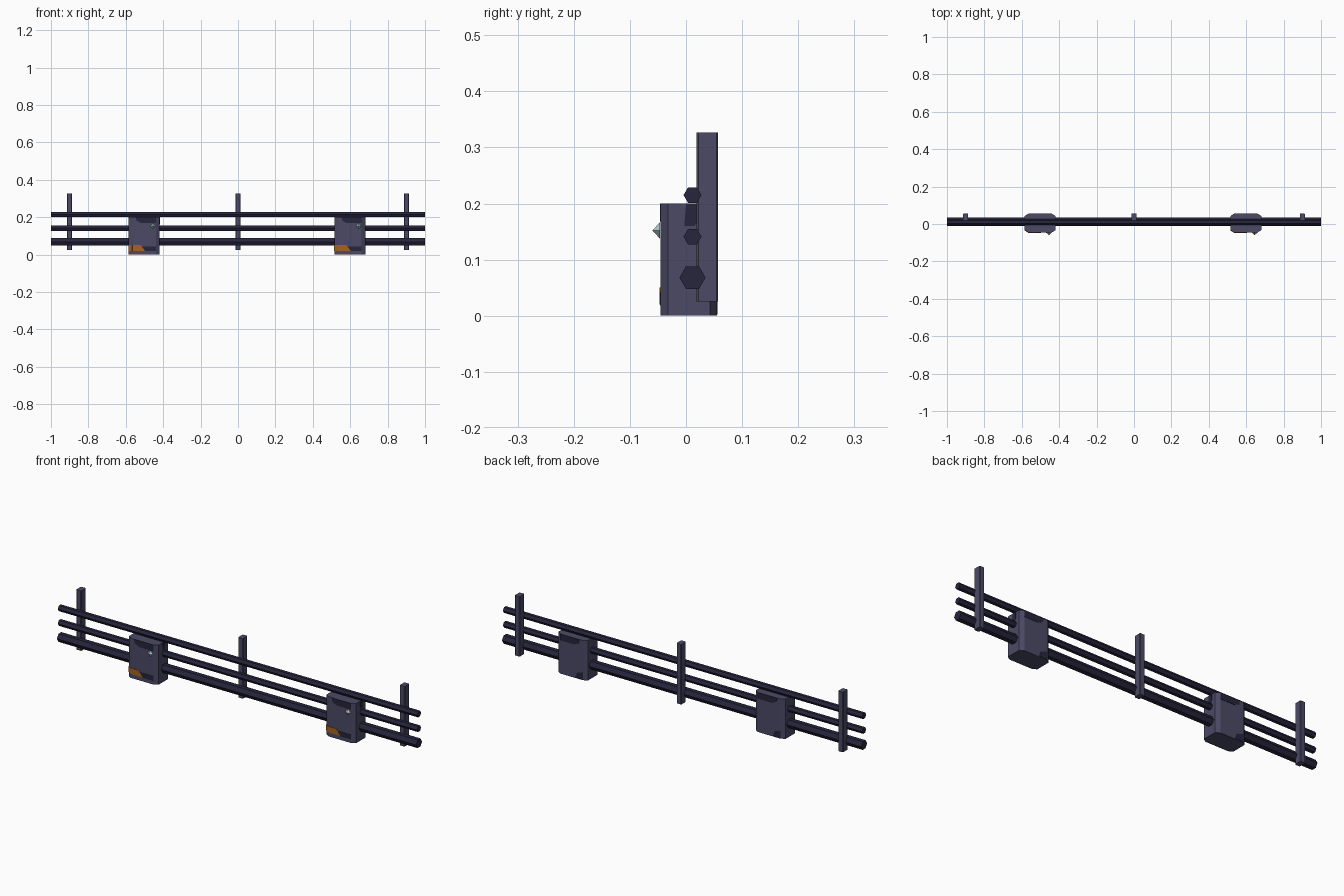
import bpy, bmesh, math
from mathutils import Vector

if "Cube" in bpy.data.objects:
    bpy.data.objects.remove(bpy.data.objects["Cube"])


def material(name, rgb):
    m = bpy.data.materials.new(name)
    m.diffuse_color = (*rgb, 1)
    m.use_nodes = True
    m.node_tree.nodes["Principled BSDF"].inputs["Base Color"].default_value = m.diffuse_color
    return m


SLATE = material("slate", (0.072, 0.068, 0.133))
DARK = material("dark navy", (0.020, 0.018, 0.045))
ORANGE = material("orange", (0.38, 0.125, 0.015))
GLASS = material("pale glass", (0.43, 0.58, 0.62))


def prism(name, points, direction, mat):
    """Extrude a flat polygon along a direction."""
    bm = bmesh.new()
    face = bm.faces.new([bm.verts.new(p) for p in points])
    ext = bmesh.ops.extrude_face_region(bm, geom=[face])
    moved = [g for g in ext["geom"] if isinstance(g, bmesh.types.BMVert)]
    bmesh.ops.translate(bm, verts=moved, vec=Vector(direction))
    bmesh.ops.recalc_face_normals(bm, faces=bm.faces)
    mesh = bpy.data.meshes.new(name)
    bm.to_mesh(mesh)
    bm.free()
    ob = bpy.data.objects.new(name, mesh)
    mesh.materials.append(mat)
    bpy.context.collection.objects.link(ob)
    return ob


def octagon(x, y, hx, hy, cx, cy, z):
    """Rectangle with cut corners."""
    return [(x + a, y + b, z) for a, b in (
        (-hx + cx, -hy), (hx - cx, -hy), (hx, -hy + cy), (hx, hy - cy),
        (hx - cx, hy), (-hx + cx, hy), (-hx, hy - cy), (-hx, -hy + cy))]


# Three six-sided rails running the full length
for name, z, r in (("lower_rail", 0.068, 0.0232),
                   ("middle_rail", 0.141, 0.016),
                   ("upper_rail", 0.215, 0.016)):
    ring = [(-1, 0.0116 + r * math.cos(i * math.pi / 3),
             z + r * math.sin(i * math.pi / 3)) for i in range(6)]
    prism(name, ring, (2, 0, 0), DARK)

# Upright posts behind the rails
for i, x in enumerate((-0.9, 0, 0.9)):
    prism(f"post_{i + 1}", octagon(x, 0.038, 0.0135, 0.019, 0.003, 0.003, 0.025),
          (0, 0, 0.302), SLATE)

# Junction boxes with cut corners
for i, x in enumerate((-0.502, 0.598)):
    n = i + 1
    prism(f"junction_box_{n}", octagon(x, 0.005, 0.083, 0.05, 0.02, 0.0125, 0),
          (0, 0, 0.2), SLATE)

    # Dark patches on the front and back
    def plate(name, outline, y, mat):
        prism(f"{name}_{n}", [(x + a, y, z) for a, z in outline], (0, 0.002, 0), mat)

    top = [(-0.045, 0.2), (0.063, 0.2), (0.063, 0.168), (-0.015, 0.168), (-0.04, 0.18)]
    plate("front_top_patch", top, -0.0465, DARK)
    plate("back_top_patch", top, 0.0545, DARK)
    plate("front_low_patch", [(0.0, 0.018), (0.063, 0.018), (0.063, 0.042),
                              (-0.02, 0.042)], -0.0465, DARK)
    plate("back_low_patch", [(-0.063, 0.002), (-0.02, 0.002), (-0.03, 0.03),
                             (-0.063, 0.04)], 0.0545, DARK)

    # Dark notch on the right side
    prism(f"side_patch_{n}", [(x + 0.082, a, z) for a, z in (
        (0.0, 0.2), (0.021, 0.2), (0.021, 0.168), (0.015, 0.16), (-0.003, 0.16))],
        (0.002, 0, 0), DARK)

    # Orange label wrapped round the front left corner
    plate("orange_label", [(-0.063, 0.02), (0.005, 0.02), (-0.018, 0.05),
                           (-0.063, 0.05)], -0.047, ORANGE)
    prism(f"orange_label_corner_{n}", [(x + a, b, 0.02) for a, b in (
        (-0.0845, -0.033), (-0.0635, -0.047), (-0.0625, -0.045), (-0.0825, -0.032))],
        (0, 0, 0.03), ORANGE)

    # Small faceted lamp
    bpy.ops.mesh.primitive_cone_add(vertices=4, radius1=0.015, radius2=0, depth=0.014,
                                    location=(x + 0.047, -0.053, 0.152),
                                    rotation=(math.pi / 2, 0, 0))
    lamp = bpy.context.object
    lamp.name = f"lamp_{n}"
    lamp.data.materials.append(GLASS)
